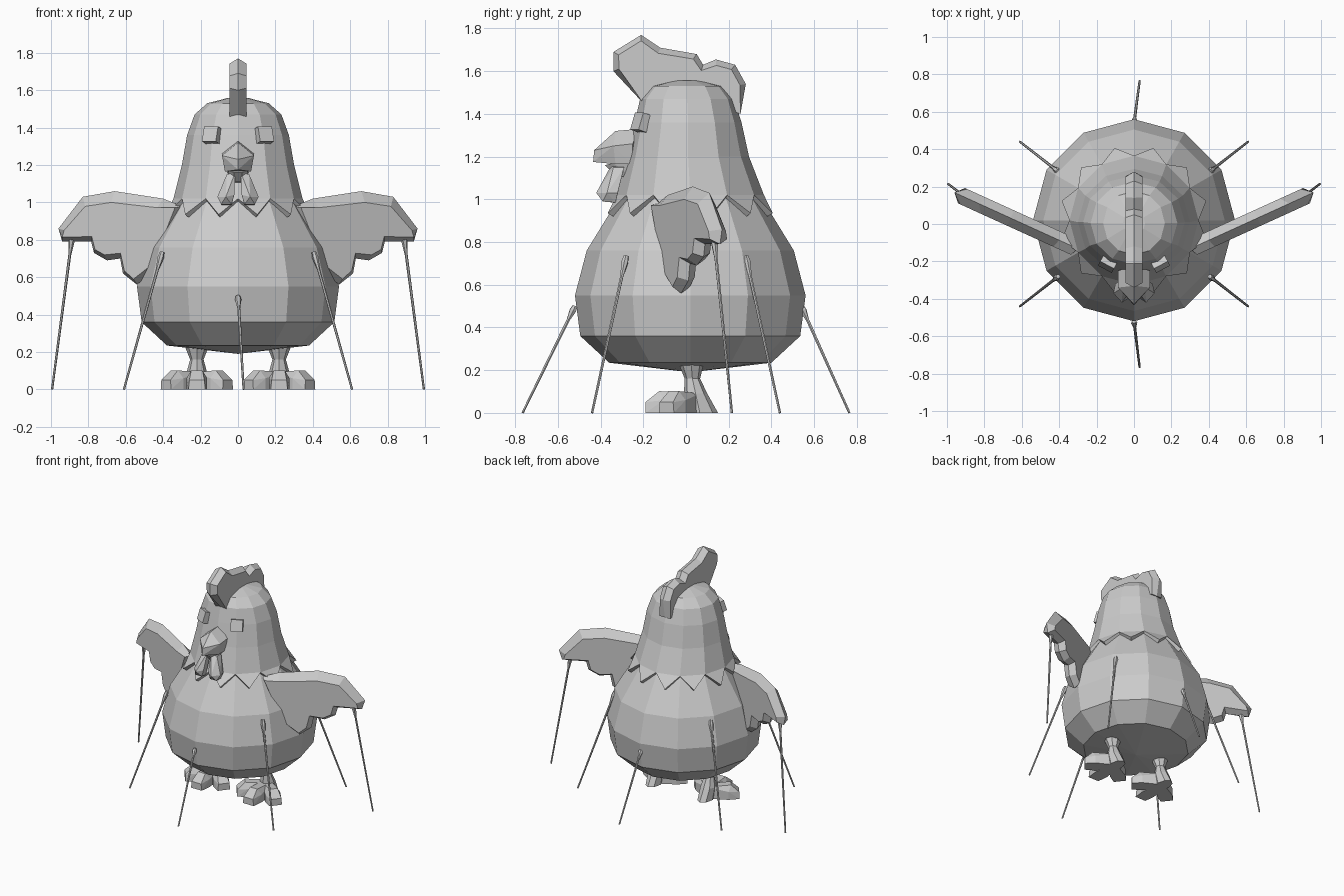
import bpy
import bmesh
from math import sin, cos, radians, pi
from mathutils import Vector, Matrix

cube = bpy.data.objects.get("Cube")
if cube:
    bpy.data.objects.remove(cube, do_unlink=True)

GREY = (0.6, 0.6, 0.6, 1)
grey = bpy.data.materials.new("plain grey")
grey.use_nodes = True
grey.diffuse_color = GREY
grey.node_tree.nodes["Principled BSDF"].inputs["Base Color"].default_value = GREY


def finish(name, bm):
    bmesh.ops.recalc_face_normals(bm, faces=bm.faces)
    mesh = bpy.data.meshes.new(name)
    bm.to_mesh(mesh)
    bm.free()
    mesh.materials.append(grey)
    obj = bpy.data.objects.new(name, mesh)
    bpy.context.collection.objects.link(obj)
    return obj


def hull(name, points):
    bm = bmesh.new()
    for p in points:
        bm.verts.new(p)
    result = bmesh.ops.convex_hull(bm, input=bm.verts)
    bmesh.ops.delete(bm, geom=list({v for v in result["geom_interior"] if isinstance(v, bmesh.types.BMVert)}), context="VERTS")
    bmesh.ops.dissolve_limit(bm, angle_limit=0.02, verts=bm.verts, edges=bm.edges)
    return finish(name, bm)


def bridge(bm, a, b):
    n = len(a)
    for i in range(n):
        j = (i + 1) % n
        bm.faces.new((a[i], a[j], b[j], b[i]))


def ring(bm, centre, rx, ry, n=12, axes=None):
    u, v = axes or (Vector((1, 0, 0)), Vector((0, 1, 0)))
    return [bm.verts.new(Vector(centre) + u * rx * cos(2 * pi * i / n) + v * ry * sin(2 * pi * i / n))
            for i in range(n)]


def ridge_plate(name, outline, half, place):
    """Plate with a central ridge around its edge; outline holds u, v and inset."""
    bm = bmesh.new()
    pts = [Vector(p[:2]) for p in outline]
    rim, front, back = [], [], []
    for i, p in enumerate(pts):
        d1 = (p - pts[i - 1]).normalized()
        d2 = (pts[(i + 1) % len(pts)] - p).normalized()
        inward = Vector((d1.y + d2.y, -d1.x - d2.x)).normalized()
        q = p + inward * outline[i][2]
        rim.append(bm.verts.new(place(p.x, p.y, 0)))
        front.append(bm.verts.new(place(q.x, q.y, -half)))
        back.append(bm.verts.new(place(q.x, q.y, half)))
    bridge(bm, rim, front)
    bridge(bm, rim, back)
    bm.faces.new(front)
    bm.faces.new(back)
    return finish(name, bm)


# Body: faceted pear
bm = bmesh.new()
rings = [ring(bm, (0, 0.02, z), r, r) for z, r in
         [(0.235, 0.38), (0.36, 0.515), (0.55, 0.54), (0.76, 0.485), (0.98, 0.35), (1.1, 0.27)]]
for a, b in zip(rings, rings[1:]):
    bridge(bm, a, b)
base = bm.verts.new((0, 0.02, 0.19))
for i in range(12):
    bm.faces.new((rings[0][i], rings[0][i - 1], base))
bm.faces.new(rings[-1])
finish("body", bm)

# Head and neck: hood with a zigzag collar
bm = bmesh.new()
rings = [ring(bm, (0, y, z), rx, ry) for z, rx, ry, y in
         [(1.02, 0.345, 0.345, 0.02), (1.2, 0.3, 0.285, 0.01), (1.36, 0.272, 0.25, 0.01),
          (1.47, 0.232, 0.22, 0.005), (1.53, 0.165, 0.17, 0.005), (1.557, 0.06, 0.06, 0.005)]]
for a, b in zip(rings, rings[1:]):
    bridge(bm, a, b)
bm.faces.new(rings[-1])
inner = ring(bm, (0, 0.02, 0.99), 0.315, 0.315)
for i in range(12):
    j, a = (i + 1) % 12, radians(30 * i + 15)
    tip = bm.verts.new((0.4 * cos(a), 0.02 + 0.4 * sin(a), 0.935))
    under = bm.verts.new((0.365 * cos(a), 0.02 + 0.365 * sin(a), 0.915))
    top = rings[0]
    bm.faces.new((top[i], top[j], tip))
    bm.faces.new((top[i], tip, under, inner[i]))
    bm.faces.new((tip, top[j], inner[j], under))
finish("head", bm)

# Comb
E = 0.028
comb = [(-0.2, 1.45, 0), (-0.34, 1.6, E), (-0.34, 1.69, E), (-0.21, 1.77, E), (-0.12, 1.71, E),
        (0.05, 1.68, E), (0.08, 1.63, E), (0.14, 1.655, E), (0.23, 1.63, E), (0.28, 1.54, E),
        (0.255, 1.4, 0), (0.1, 1.45, 0)]
ridge_plate("comb", comb, 0.045, lambda u, v, w: (w, u, v))

# Beak
hull("upper_beak", [(0, -0.22, 1.33), (0, -0.33, 1.32), (0, -0.43, 1.23), (0, -0.435, 1.175)]
     + [(s * x, y, z) for s in (-1, 1) for x, y, z in
        [(0.085, -0.25, 1.26), (0.085, -0.34, 1.25), (0.07, -0.25, 1.165), (0.07, -0.33, 1.165)]])
hull("lower_beak", [(s * x, y, z) for s in (-1, 1) for x, y, z in
                    [(0.06, -0.25, 1.17), (0.055, -0.34, 1.17), (0.02, -0.38, 1.16),
                     (0.025, -0.33, 1.11), (0.04, -0.25, 1.1)]])

# Wing outline, from shoulder over the tip to the feather steps
wing = [(0.3, 0.98, 0.02), (0.4, 1.02, 0.05), (0.66, 1.06, 0.06), (0.83, 1.03, 0.06), (0.96, 0.86, 0.05),
        (0.94, 0.79, 0.03), (0.785, 0.79, 0.035), (0.77, 0.73, 0.03), (0.7, 0.69, 0.03),
        (0.63, 0.7, 0.035), (0.615, 0.62, 0.03), (0.54, 0.56, 0.03), (0.42, 0.66, 0.02)]
spread = radians(24.5)


def peg(name, top, foot):
    """Thin guy line with a swollen upper end."""
    top, foot = Vector(top), Vector(foot)
    axis = (foot - top).normalized()
    u = axis.cross(Vector((0, 0, 1))).normalized()
    v = axis.cross(u)
    b = bmesh.new()
    loops = [ring(b, top.lerp(foot, t), r, r, 6, (u, v)) for t, r in
             [(0, 0.012), (0.04, 0.017), (0.13, 0.008), (1, 0.006)]]
    for p, q in zip(loops, loops[1:]):
        bridge(b, p, q)
    b.faces.new(loops[0])
    b.faces.new(loops[-1])
    finish(name, b)


def toe(name, origin, yaw, length):
    turn = Matrix.Rotation(yaw, 3, "Z")
    pts = []
    for s in (-1, 1):
        pts += [(s * x, y, z) for x, y, z in
                [(0.03, 0.03, 0), (0.055, -length * 0.6, 0), (0.045, -length, 0),
                 (0.03, 0.03, 0.09), (0.055, -length * 0.6, 0.06), (0.04, -length, 0.05),
                 (0.03, -length * 0.7, 0.102)]]
    hull(name, [turn @ Vector(p) + Vector(origin) for p in pts])


for side, s in (("left", 1), ("right", -1)):
    # Wings sweep back towards their tips
    ridge_plate(side + "_wing", wing, 0.045,
                lambda u, v, w: (s * (u - w * sin(spread)), -0.1 + (u - 0.37) * 0.455 + w * cos(spread), v))

    # Eyes
    turn = Matrix.Rotation(s * radians(28), 3, "Z") @ Matrix.Rotation(radians(-18), 3, "X")
    hull(side + "_eye", [turn @ Vector((x, y, z)) + Vector((s * 0.14, -0.212, 1.36))
                         for x in (-0.042, 0.042) for y in (-0.022, 0.022) for z in (-0.042, 0.042)])

    # Wattles
    hull(side + "_wattle", [(s * x, y, z) for x, y, z in
                            [(0.015, -0.35, 1.16), (0.06, -0.34, 1.15), (0.015, -0.3, 1.16), (0.06, -0.29, 1.15),
                             (0.065, -0.42, 1.03), (0.11, -0.37, 1.03), (0.02, -0.39, 1.04), (0.1, -0.32, 1.03),
                             (0.09, -0.39, 0.99), (0.035, -0.39, 0.99), (0.085, -0.33, 0.985), (0.035, -0.34, 0.985)]])

    # Leg with a heel flaring back to the ground
    bm = bmesh.new()
    loops = [ring(bm, (s * 0.22, y, z), rx, ry, 8) for z, rx, ry, y in
             [(0.27, 0.06, 0.06, 0.025), (0.22, 0.06, 0.055, 0.025), (0.16, 0.036, 0.036, 0.03),
              (0.09, 0.055, 0.055, 0.045), (0, 0.05, 0.085, 0.065)]]
    for a, b in zip(loops, loops[1:]):
        bridge(bm, a, b)
    bm.faces.new(loops[0])
    bm.faces.new(loops[-1])
    finish(side + "_leg", bm)
    for label, yaw, length in (("inner", -52, 0.19), ("middle", 0, 0.215), ("outer", 52, 0.19)):
        toe(f"{side}_{label}_toe", (s * 0.22 + 0.02 * s * sin(radians(yaw)), 0.025, 0), s * radians(yaw), length)

    # Guy lines
    peg(side + "_wing_line", (s * 0.885, 0.13, 0.83), (s * 0.994, 0.215, 0))
    for end, t in (("front", -1), ("back", 1)):
        peg(f"{side}_{end}_line", (s * 0.405, t * 0.28, 0.735), (s * 0.61, t * 0.44, 0))

for end, t in (("front", -1), ("back", 1)):
    peg(end + "_centre_line", (0, 0.01 + t * 0.53, 0.5), (0.03, t * 0.765, 0))
